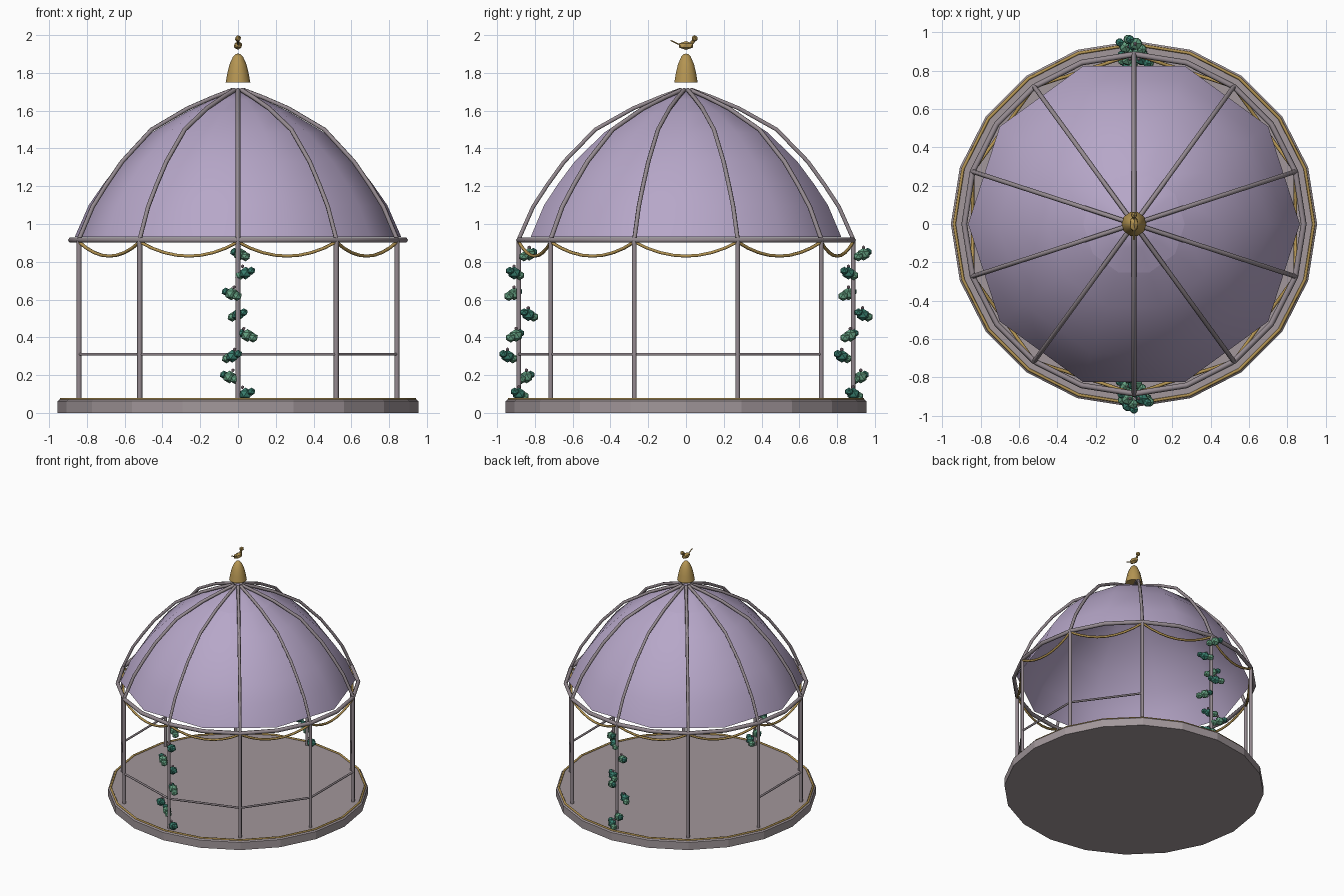
import bpy
import bmesh
import math
from mathutils import Matrix, Vector

if "Cube" in bpy.data.objects:
    bpy.data.objects.remove(bpy.data.objects["Cube"])


def material(name, rgb):
    m = bpy.data.materials.new(name)
    m.diffuse_color = (*rgb, 1.0)
    m.use_nodes = True
    m.node_tree.nodes["Principled BSDF"].inputs["Base Color"].default_value = m.diffuse_color
    return m


STONE = material("mauve stone", (0.36, 0.31, 0.325))
METAL = material("mauve metal", (0.30, 0.255, 0.28))
CLOTH = material("lavender cloth", (0.47, 0.385, 0.58))
GOLD = material("antique gold", (0.46, 0.30, 0.085))
DARK = material("dark leaf green", (0.04, 0.215, 0.16))
LIGHT = material("light leaf green", (0.13, 0.36, 0.225))
PINK = material("dusty pink", (0.42, 0.30, 0.36))


def polar(r, deg, z):
    a = math.radians(deg)
    return Vector((r * math.cos(a), r * math.sin(a), z))


def tubes(name, paths, radius, mat, cyclic=False):
    """One curve object holding a round tube along each path."""
    cu = bpy.data.curves.new(name, 'CURVE')
    cu.dimensions = '3D'
    cu.bevel_depth = radius
    cu.bevel_resolution = 1
    cu.use_fill_caps = not cyclic
    for path in paths:
        s = cu.splines.new('POLY')
        s.points.add(len(path) - 1)
        for p, co in zip(s.points, path):
            p.co = (*co, 1.0)
        s.use_cyclic_u = cyclic
    ob = bpy.data.objects.new(name, cu)
    bpy.context.collection.objects.link(ob)
    cu.materials.append(mat)
    return ob


def finish(name, bm, mats, smooth=None):
    me = bpy.data.meshes.new(name)
    bm.to_mesh(me)
    bm.free()
    ob = bpy.data.objects.new(name, me)
    bpy.context.collection.objects.link(ob)
    for m in mats:
        me.materials.append(m)
    if smooth is not None:
        bpy.ops.object.select_all(action='DESELECT')
        ob.select_set(True)
        bpy.context.view_layer.objects.active = ob
        bpy.ops.object.shade_smooth_by_angle(angle=math.radians(smooth))
    return ob


def lathe(name, profile, sides, mat, smooth=None):
    """Turn (radius, z) points around the z axis; radius 0 closes the end."""
    bm = bmesh.new()
    rings = []
    for r, z in profile:
        if r == 0:
            rings.append([bm.verts.new((0, 0, z))] * sides)
        else:
            rings.append([bm.verts.new(polar(r, 360 * i / sides, z)) for i in range(sides)])
    for a, b in zip(rings, rings[1:]):
        for i in range(sides):
            j = (i + 1) % sides
            loop = list(dict.fromkeys((a[i], a[j], b[j], b[i])))
            bm.faces.new(loop)
    return finish(name, bm, [mat], smooth)


def blob(bm, centre, size, index=0, sub=1):
    """Faceted ball, optionally stretched."""
    mat = Matrix.Translation(centre) @ Matrix.Diagonal((*size, 1))
    res = bmesh.ops.create_icosphere(bm, subdivisions=sub, radius=1, matrix=mat)
    for f in {f for v in res['verts'] for f in v.link_faces}:
        f.material_index = index


# Floor and its gold edge
lathe("floor_base", [(0, 0), (0.955, 0), (0.955, 0.062), (0.945, 0.07), (0, 0.07)], 20, STONE)
tubes("floor_trim", [[polar(0.937, 18 * i, 0.072) for i in range(20)]], 0.008, GOLD, True)

# Ten posts and the ring they carry
R = 0.885
ANGLES = [-90 + 36 * i for i in range(10)]
tubes("posts", [[polar(R, a, 0.07), polar(R, a, 0.92)] for a in ANGLES], 0.0135, METAL)
tubes("top_ring", [[polar(R, 18 * i, 0.915) for i in range(20)]], 0.015, METAL, True)

# Hand rails, with an opening at the back
tubes("rails", [[polar(R, a, 0.31), polar(R, a + 36, 0.31)]
                for a in ANGLES if a not in (54, 90, 126)], 0.008, METAL)

# Curved roof ribs
RIB = [(0.885, 0.92), (0.81, 1.09), (0.735, 1.205), (0.645, 1.33), (0.48, 1.5),
       (0.28, 1.612), (0.14, 1.67), (0.03, 1.71)]
tubes("roof_ribs", [[polar(r, a, z) for r, z in RIB] for a in ANGLES], 0.012, METAL)

# Cloth canopy and its cap
lathe("canopy", [(0.865, 0.93), (0.79, 1.10), (0.71, 1.215), (0.62, 1.33),
                 (0.455, 1.485), (0.265, 1.598)], 10, CLOTH, 60)
lathe("canopy_cap", [(0.265, 1.598), (0.13, 1.66), (0, 1.705)], 10, CLOTH, 60)

# Gold swags hung between the posts
swags = []
for a in ANGLES:
    p, q = polar(R, a, 0.905), polar(R, a + 36, 0.905)
    path = []
    for k in range(9):
        t = k / 8
        c = p.lerp(q, t)
        c.z -= 0.075 * 4 * t * (1 - t)
        path.append(c)
    swags.append(path)
tubes("swags", swags, 0.009, GOLD)

# Bell finial
lathe("finial", [(0, 1.75), (0.065, 1.75), (0.056, 1.80), (0.045, 1.845),
                 (0.027, 1.885), (0.012, 1.90), (0, 1.902)], 10, GOLD, 40)

# Small bird: body, head, beak and tail
bm = bmesh.new()
blob(bm, (0, 0, 1.945), (0.025, 0.045, 0.023))
blob(bm, (0, 0.046, 1.982), (0.018, 0.018, 0.018))
blob(bm, (0, 0.034, 1.963), (0.009, 0.012, 0.012))
finish("bird", bm, [GOLD])
tubes("bird_tail", [[(0, -0.035, 1.95), (0, -0.082, 1.972)]], 0.004, GOLD)

# Leaf clumps winding up the front and back posts: (x, y offset, z)
CLUMPS = [(0.04, 0.0, 0.10), (-0.045, 0.04, 0.19), (-0.03, -0.06, 0.30), (0.05, -0.015, 0.41),
          (0.0, 0.05, 0.52), (-0.035, -0.025, 0.63), (0.04, -0.025, 0.74), (0.01, 0.055, 0.84)]
for side, y0 in (("front", -R), ("back", R)):
    bm = bmesh.new()
    for i, (x, dy, z) in enumerate(CLUMPS):
        s = 1 if i % 2 else -1
        main = i % 2
        blob(bm, (x, y0 + dy, z), (0.036, 0.036, 0.034), main)
        blob(bm, (x + 0.03 * s, y0 + dy - 0.028 * s, z - 0.012), (0.028, 0.028, 0.026), 1)
        blob(bm, (x - 0.03 * s, y0 + dy + 0.022 * s, z + 0.012), (0.024, 0.024, 0.022), 0)
        blob(bm, (x * 0.6, y0 + dy, z + 0.036), (0.010, 0.010, 0.010), 2)
    finish(side + "_vine", bm, [DARK, LIGHT, PINK])
